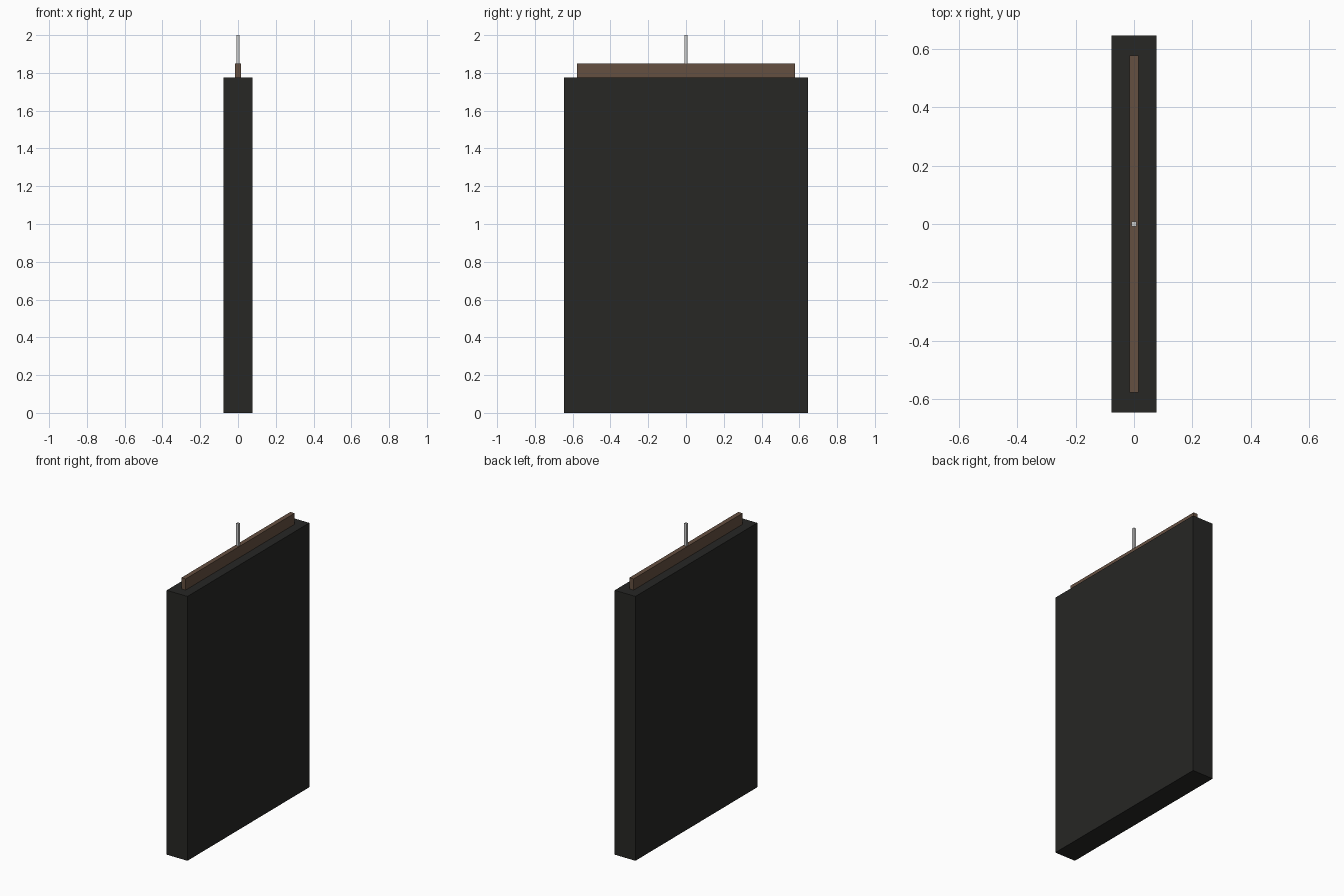
import bpy

if "Cube" in bpy.data.objects:
    bpy.data.objects.remove(bpy.data.objects["Cube"])


def material(name, color):
    m = bpy.data.materials.new(name)
    m.diffuse_color = color
    m.use_nodes = True
    m.node_tree.nodes["Principled BSDF"].inputs["Base Color"].default_value = m.diffuse_color
    return m


def box(name, width, depth, z0, z1, mat=None):
    bpy.ops.mesh.primitive_cube_add(size=1, location=(0, 0, (z0 + z1) / 2))
    ob = bpy.context.object
    ob.name = name
    ob.scale = (width, depth, z1 - z0)
    bpy.ops.object.transform_apply(location=False, rotation=False, scale=True)
    if mat:
        ob.data.materials.append(mat)
    return ob


black = material("black_fabric", (0.02, 0.02, 0.018, 1))
brown = material("brown_wood", (0.13, 0.08, 0.053, 1))

# Hanging slab
box("hanging_panel", 0.154, 1.293, 0.0, 1.775, black)
# Wooden rail along the top edge
box("top_rail", 0.031, 1.156, 1.775, 1.85, brown)
# Thin square suspension rod
box("hanger_rod", 0.0155, 0.0155, 1.85, 2.0)
